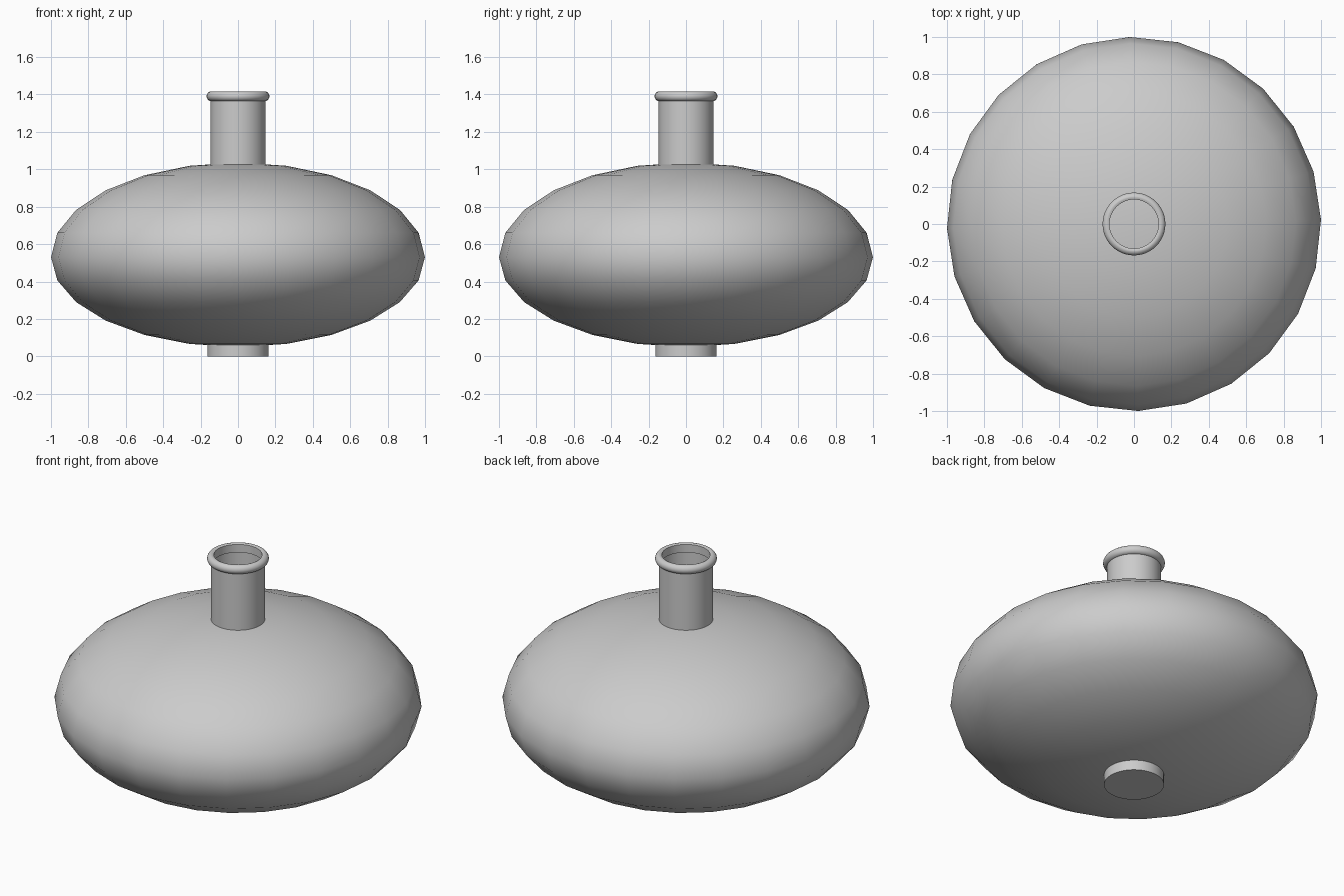
import bpy, bmesh
from math import sin, cos, pi, radians

if "Cube" in bpy.data.objects:
    bpy.data.objects.remove(bpy.data.objects["Cube"], do_unlink=True)

grey = bpy.data.materials.new("plain_grey")
grey.use_nodes = True
colour = (0.6, 0.6, 0.6, 1)
grey.diffuse_color = colour
grey.node_tree.nodes["Principled BSDF"].inputs["Base Color"].default_value = colour


def lathe(name, profile, segments, turn=0.0, closed=False, angle=35):
    """Spin a (radius, height) profile, listed from bottom to top, about z."""
    bm = bmesh.new()
    rings = []
    for r, z in profile:
        if r < 1e-5:
            rings.append([bm.verts.new((0, 0, z))] * segments)
        else:
            steps = [turn + 2 * pi * i / segments for i in range(segments)]
            rings.append([bm.verts.new((r * cos(a), r * sin(a), z)) for a in steps])
    pairs = list(zip(rings, rings[1:]))
    if closed:
        pairs.append((rings[-1], rings[0]))
    for low, high in pairs:
        for i in range(segments):
            j = (i + 1) % segments
            corners = dict.fromkeys((low[i], low[j], high[j], high[i]))
            bm.faces.new(list(corners))
    mesh = bpy.data.meshes.new(name)
    bm.to_mesh(mesh)
    bm.free()
    mesh.materials.append(grey)
    obj = bpy.data.objects.new(name, mesh)
    bpy.context.collection.objects.link(obj)
    bpy.ops.object.select_all(action="DESELECT")
    obj.select_set(True)
    bpy.context.view_layer.objects.active = obj
    bpy.ops.object.shade_smooth_by_angle(angle=radians(angle))
    return obj


# Flattened round body, slightly fuller above its middle
middle = 0.53
body = []
for k in range(-6, 7):
    a = k * pi / 12
    body.append((cos(a), middle + (0.506 if k > 0 else 0.48) * sin(a)))
lathe("body", body, 24, turn=radians(1.3))

# Short solid foot under the body
lathe("foot", [(0, 0), (0.163, 0), (0.163, 0.075)], 48)

# Open neck tube
lathe("neck", [(0.147, 1.0), (0.147, 1.385)], 48)

# Rounded lip with a straight inner wall
lip = [(0.131, 1.364), (0.142, 1.364)]
for k in range(-5, 6):
    a = k * pi / 12
    lip.append((0.1415 + 0.0265 * cos(a), 1.3905 + 0.0265 * sin(a)))
lip += [(0.142, 1.417), (0.131, 1.412)]
lathe("lip", lip, 48, closed=True, angle=40)
